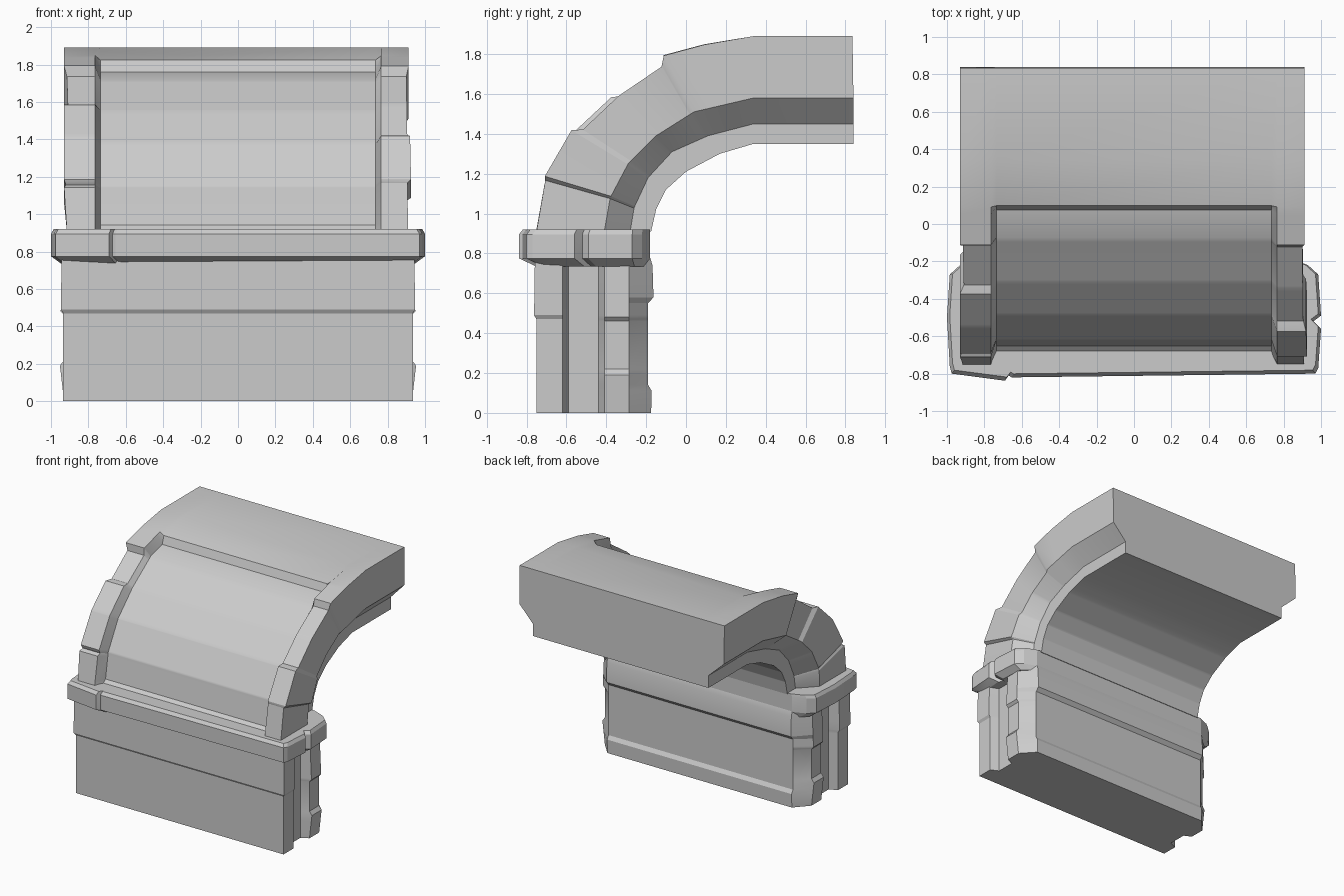
import bpy, bmesh
from mathutils import Vector

if "Cube" in bpy.data.objects:
    bpy.data.objects.remove(bpy.data.objects["Cube"])


def interp(keys, s):
    """Piecewise linear lookup: keys are (position, value, value...)."""
    for k0, k1 in zip(keys, keys[1:]):
        if s <= k1[0]:
            t = (s - k0[0]) / (k1[0] - k0[0])
            return [a + (b - a) * t for a, b in zip(k0[1:], k1[1:])]
    return list(keys[-1][1:])


def loft(name, rows, angle):
    """Closed solid through a list of equal-length rings of points."""
    bm = bmesh.new()
    rings = [[bm.verts.new(p) for p in row] for row in rows]
    n = len(rings[0])
    for r0, r1 in zip(rings, rings[1:]):
        for i in range(n):
            j = (i + 1) % n
            bm.faces.new((r0[i], r0[j], r1[j], r1[i]))
    bm.faces.new(rings[0])
    bm.faces.new(rings[-1])
    bmesh.ops.recalc_face_normals(bm, faces=bm.faces)
    me = bpy.data.meshes.new(name)
    bm.to_mesh(me)
    bm.free()
    ob = bpy.data.objects.new(name, me)
    bpy.context.collection.objects.link(ob)
    bpy.ops.object.select_all(action='DESELECT')
    ob.select_set(True)
    bpy.context.view_layer.objects.active = ob
    bpy.ops.object.shade_smooth_by_angle(angle=angle)
    return ob


# Pillar: half plan mirrored in x, with stepped stone courses up the height
slab_keys = [(0, 0), (.47, 0), (.49, .012), (.78, .008)]
pilaster_keys = [(0, .0), (.19, .022), (.22, 0), (.46, 0), (.48, .018), (.78, .005)]
back_keys = [(0, -.175), (.11, -.172), (.14, -.19), (.55, -.19), (.58, -.163), (.74, -.168), (.78, -.18)]
rows = []
for z in sorted({k[0] for k in slab_keys + pilaster_keys + back_keys}):
    f = interp(slab_keys, z)[0]
    p = interp(pilaster_keys, z)[0]
    b = interp(back_keys, z)[0]
    half = [(.935 + f, -.75 - f), (.935 + f, -.62), (.87, -.59), (.87, -.44),
            (.93 + p, -.41), (.93 + p, -.285), (.83, b)]
    ring = half + [(-x, y) for x, y in reversed(half)]
    rows.append([(x, y, z) for x, y in ring])
loft("pillar", rows, .3)

# Collar: chipped moulding with a crack in the front and one in the right side
plan = [(-.975, -.80), (-.69, -.838), (-.67, -.81), (-.655, -.82), (.97, -.80),
        (.985, -.77), (1, -.56), (.96, -.52), (1, -.49), (.985, -.27), (.93, -.22),
        (.83, -.18), (-.83, -.18), (-.93, -.22), (-.985, -.27), (-1, -.5), (-.985, -.76)]
rows = []
for z, sx, sy in [(.735, .945, .87), (.775, 1, 1), (.895, 1, 1), (.92, .985, .97)]:
    rows.append([(x * sx, -.18 + (y + .18) * sy, z) for x, y in plan])
loft("collar", rows, .3)

# Arch: radial stations holding outer, rib edge, soffit shoulder and soffit points (y, z)
stations = [
    (0, -.74, .91, -.41, .91, -.28, .91, -.175, .91),
    (1, -.69, 1.17, -.38, 1.08, -.26, 1.03, -.15, 1.02),
    (2, -.55, 1.41, -.29, 1.25, -.19, 1.18, -.10, 1.12),
    (3, -.35, 1.60, -.15, 1.39, -.07, 1.31, 0, 1.21),
    (4, -.10, 1.77, .04, 1.51, .11, 1.39, .17, 1.30),
    (5, .34, 1.89, .34, 1.58, .34, 1.45, .34, 1.35),
    (6, .835, 1.89, .84, 1.58, .84, 1.45, .84, 1.35)]
# Rib stones: station, raised height, outer x
left_keys = [(0, .012, .915), (.88, .015, .93), (.96, -.012, .92), (1.05, .01, .93), (2.9, .005, .93),
             (3.03, -.025, .91), (3.9, -.02, .915), (4, .028, .93), (4.45, .026, .93),
             (5, 0, .93), (6, 0, .93)]
right_keys = [(0, .01, .91), (.97, .015, .905), (1.04, .025, .925), (1.98, .025, .92), (2.1, -.015, .905),
              (3.88, -.015, .90), (4, .025, .912), (4.45, .024, .912), (5, 0, .912), (6, 0, .912)]
# Depth of the sunken panel between the ribs
panel_keys = [(0, .05), (.14, .08), (4.36, .055), (4.45, 0), (6, 0)]
rows = []
for s in sorted({k[0] for k in stations + left_keys + right_keys + panel_keys}):
    v = interp(stations, s)
    o, a, b, i = (Vector((0, v[k], v[k + 1])) for k in (0, 2, 4, 6))
    out = (o - a).normalized()
    hl, xl = interp(left_keys, s)
    hr, xr = interp(right_keys, s)
    floor = o - out * interp(panel_keys, s)[0]
    left, right = o + out * hl, o + out * hr
    ring = [(-xl, left), (-.765, left), (-.735, floor), (.735, floor), (.765, right), (xr, right),
            (xr, a), (.79, b), (.79, i), (-.79, i), (-.79, b), (-xl, a)]
    rows.append([(x, p.y, p.z) for x, p in ring])
loft("arch_vault", rows, .42)
